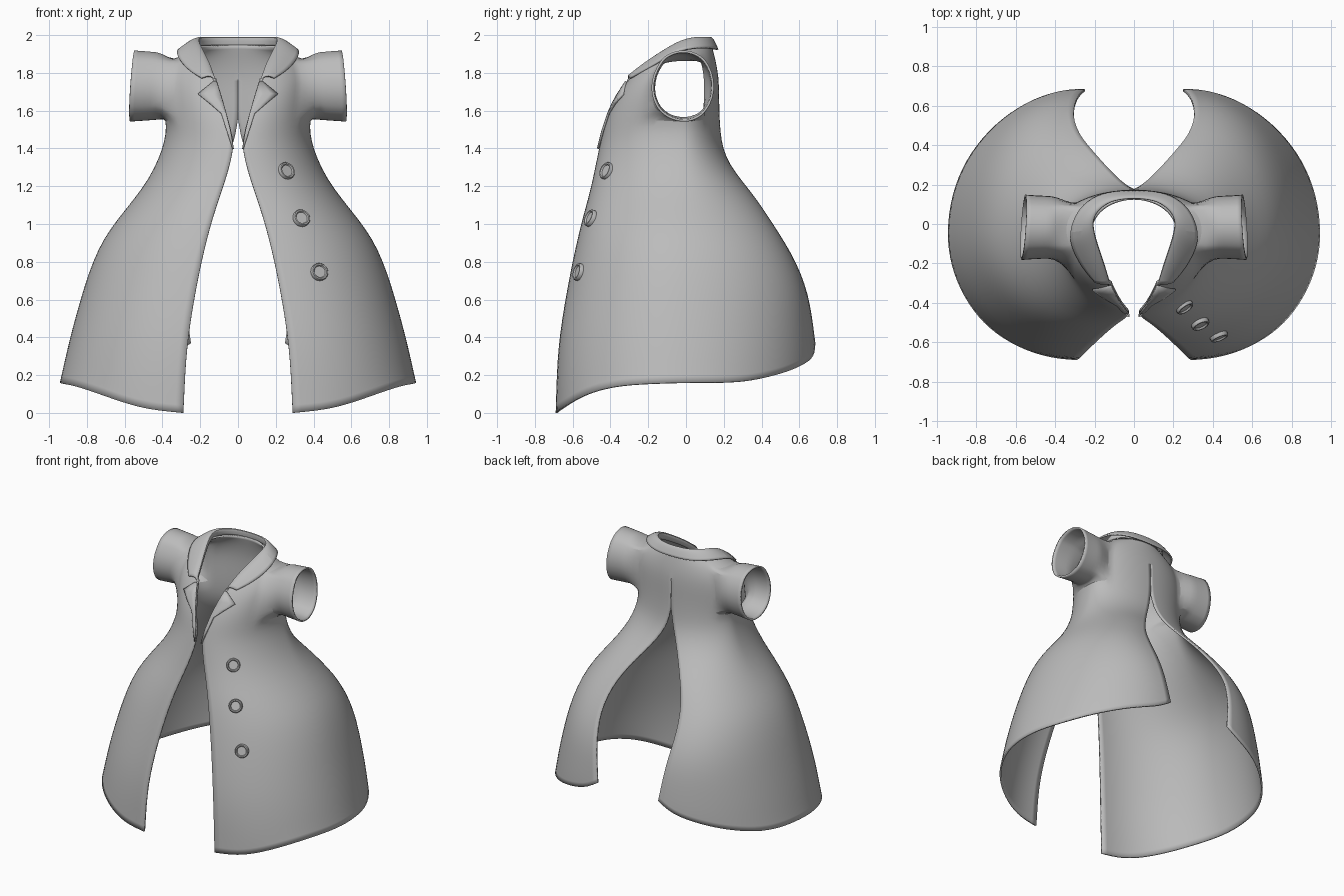
import bpy, bmesh, math
from mathutils import Vector

if "Cube" in bpy.data.objects:
    bpy.data.objects.remove(bpy.data.objects["Cube"])

cloth = bpy.data.materials.new("grey_cloth")
cloth.diffuse_color = (0.5, 0.5, 0.5, 1)
cloth.use_nodes = True
cloth.node_tree.nodes["Principled BSDF"].inputs["Base Color"].default_value = cloth.diffuse_color


def curve(table, z):
    """Smooth interpolation of rows (key, values...) at z."""
    z = min(max(z, table[0][0]), table[-1][0])
    k = next(i for i in range(len(table) - 1) if z <= table[i + 1][0])
    p = [table[min(max(k + d, 0), len(table) - 1)] for d in (-1, 0, 1, 2)]
    h = p[2][0] - p[1][0]
    f = (z - p[1][0]) / h
    out = []
    for c in range(1, len(p[1])):
        m1 = (p[2][c] - p[0][c]) / (p[2][0] - p[0][0]) * h
        m2 = (p[3][c] - p[1][c]) / (p[3][0] - p[1][0]) * h
        out.append((2*f**3 - 3*f*f + 1) * p[1][c] + (f**3 - 2*f*f + f) * m1
                   + (3*f*f - 2*f**3) * p[2][c] + (f**3 - f*f) * m2)
    return out


# Edge profiles by height: front opening (z, x, y), side (z, x), back slit (z, x, y)
FRONT = [(0, .29, -.69), (.35, .27, -.675), (.7, .215, -.62), (1, .145, -.555),
         (1.2, .08, -.5), (1.4, .024, -.46), (1.6, .065, -.4), (1.77, .115, -.3),
         (1.86, .14, -.2), (1.95, .18, -.06)]
SIDE = [(.1, .965), (.16, .945), (.4, .89), (.7, .805), (.85, .75), (1, .66), (1.15, .535),
        (1.28, .45), (1.4, .4), (1.5, .38), (1.6, .385), (1.7, .39), (1.8, .38),
        (1.88, .32), (1.95, .2)]
BACK = [(.3, .245, .69), (.37, .25, .685), (.65, .29, .64), (.85, .31, .555), (1, .28, .46),
        (1.15, .2, .36), (1.3, .09, .24), (1.4, .035, .195), (1.56, 0, .178),
        (1.8, 0, .17), (1.95, 0, .135)]
HEM = [(0, 0), (.1, .025), (.25, .11), (.35, .145), (.5, .16), (.65, .165), (.75, .2),
       (.85, .25), (.95, .31), (1, .37)]
NECK = [(0, 1.77), (.12, 1.85), (.25, 1.92), (.5, 1.94), (1, 1.95)]


def side_point(z):
    return curve(SIDE, z)[0], -.05 + .03 * min(z / 1.2, 1)


def surface(t, z):
    """Point on the right half of the coat, t = 0 at the front edge, 1 at the back."""
    sx, sy = side_point(z)
    ex, ey = curve(FRONT if t < .5 else BACK, z)
    a = t * math.pi
    return Vector((ex + (sx - ex) * math.sin(a), sy + (ey - sy) * abs(math.cos(a)), z))


def front_y(x, z):
    sx, sy = side_point(z)
    fx, fy = curve(FRONT, z)
    s = min(max((x - fx) / (sx - fx), 0), 1)
    return sy + (fy - sy) * math.sqrt(1 - s * s)


def finish(name, bm, mirror=True, thickness=.012, levels=1, offset=-1):
    me = bpy.data.meshes.new(name)
    bm.to_mesh(me)
    bm.free()
    ob = bpy.data.objects.new(name, me)
    bpy.context.collection.objects.link(ob)
    me.materials.append(cloth)
    if mirror:
        ob.modifiers.new("mirror", 'MIRROR').merge_threshold = .002
    if levels:
        sub = ob.modifiers.new("smooth", 'SUBSURF')
        sub.levels = sub.render_levels = levels
        sub.boundary_smooth = 'PRESERVE_CORNERS'
    if thickness:
        sol = ob.modifiers.new("thickness", 'SOLIDIFY')
        sol.thickness, sol.offset = thickness, offset
    bpy.context.view_layer.objects.active = ob
    ob.select_set(True)
    bpy.ops.object.shade_smooth_by_angle(angle=math.radians(40))
    ob.select_set(False)
    return ob


def add_grid(bm, rows, skip=lambda i, j: False):
    vs = [[bm.verts.new(p) for p in row] for row in rows]
    for j in range(len(rows) - 1):
        for i in range(len(rows[0]) - 1):
            if not skip(i, j):
                bm.faces.new((vs[j][i], vs[j][i+1], vs[j+1][i+1], vs[j+1][i]))
    return vs


# Coat body, with an armhole left open in the grid
COLS = 24
LEVELS = [0, .08, .2, .35, .5, .65, .8, .92, 1.04, 1.16, 1.28, 1.4, 1.48, 1.56,
          1.64, 1.72, 1.8, 1.87, 1.91, 1.95]
rows = []
for zn in LEVELS:
    row = []
    for i in range(COLS + 1):
        t = i / COLS
        hem, top = curve(HEM, t)[0], curve(NECK, t)[0]
        z = hem + zn * (1.4 - hem) / 1.4 if zn < 1.4 else 1.4 + (zn - 1.4) * (top - 1.4) / .55
        row.append(surface(t, z))
    rows.append(row)
i0, i1, j0, j1 = 7, 17, 13, 17
bm = bmesh.new()
grid = add_grid(bm, rows, lambda i, j: i0 <= i < i1 and j0 <= j < j1)

# Sleeve grown from the armhole rim
rim = ([grid[j0][i] for i in range(i0, i1)] + [grid[j][i1] for j in range(j0, j1)]
       + [grid[j1][i] for i in range(i1, i0, -1)] + [grid[j][i0] for j in range(j1, j0, -1)])
angles = [math.atan2((v.co.z - 1.73) / .16, (v.co.y + .03) / .15) for v in rim]
ring = rim
for x, ry, rz in ((.405, .163, .177), (.45, .165, .182), (.51, .168, .186), (.56, .172, .19)):
    new = [bm.verts.new((x - .04 * (x - .4) / .16 * math.sin(a) * .3 - .01 * math.cos(a),
                         -.015 + ry * math.cos(a), 1.73 + rz * math.sin(a))) for a in angles]
    for k in range(len(ring)):
        n = (k + 1) % len(ring)
        bm.faces.new((ring[k], ring[n], new[n], new[k]))
    ring = new
finish("coat_body_and_sleeves", bm)

# Folded collar: stand, roll line, bulge and outer edge
ROLL = [(.112, -.305, 1.775), (.135, -.215, 1.86), (.17, -.11, 1.93), (.197, -.02, 1.985),
        (.195, .045, 2), (.13, .105, 2), (.06, .122, 2), (0, .125, 2)]
OUTER = [(.195, -.3, 1.775), (.255, -.235, 1.81), (.31, -.14, 1.865), (.335, -.05, 1.925),
         (.285, .085, 1.94), (.18, .155, 1.93), (.08, .17, 1.925), (0, .172, 1.925)]
roll, outer = [Vector(p) for p in ROLL], [Vector(p) for p in OUTER]
base = [Vector((p.x * 1.1, p.y * 1.05, p.z - .06)) for p in roll]
middle = [(a + b) / 2 + Vector((0, -.008 if a.y < -.1 else 0, .018)) for a, b in zip(roll, outer)]
bm = bmesh.new()
add_grid(bm, [outer, middle, roll, base])
finish("collar", bm, levels=2, thickness=.01)

# Notched lapels lying on the chest: (height, inner x, outer x)
LAPEL = [(1.4, .022, .03), (1.5, .04, .062), (1.587, .062, .09), (1.64, .077, .152),
         (1.69, .092, .212), (1.757, .113, .13)]
bm = bmesh.new()
add_grid(bm, [[Vector((x, front_y(x, z) - .012, z))
               for x in (a, a * .67 + b * .33, a * .33 + b * .67, b)] for z, a, b in LAPEL])
finish("lapels", bm, levels=0, thickness=.012)

# Three rimmed buttons on one side
BUTTON = [(.047, -.01), (.047, .01), (.043, .016), (.036, .016), (.031, .008)]
for k, (x, z) in enumerate(((.255, 1.28), (.335, 1.03), (.43, .745))):
    e = .02
    centre = Vector((x, front_y(x, z), z))
    dx = Vector((2 * e, front_y(x + e, z) - front_y(x - e, z), 0))
    dz = Vector((0, front_y(x, z + e) - front_y(x, z - e), 2 * e))
    normal = dx.cross(dz).normalized()
    u = dx.normalized()
    w = normal.cross(u)
    bm = bmesh.new()
    N = 20
    vs = add_grid(bm, [[centre + (u * math.cos(a) + w * math.sin(a)) * r + normal * h
                        for a in (2 * math.pi * i / N for i in range(N + 1))] for r, h in BUTTON])
    bm.faces.new(vs[-1][:-1])
    bmesh.ops.remove_doubles(bm, verts=bm.verts, dist=1e-5)
    finish(f"button_{k + 1}", bm, mirror=False, thickness=0, levels=0)
